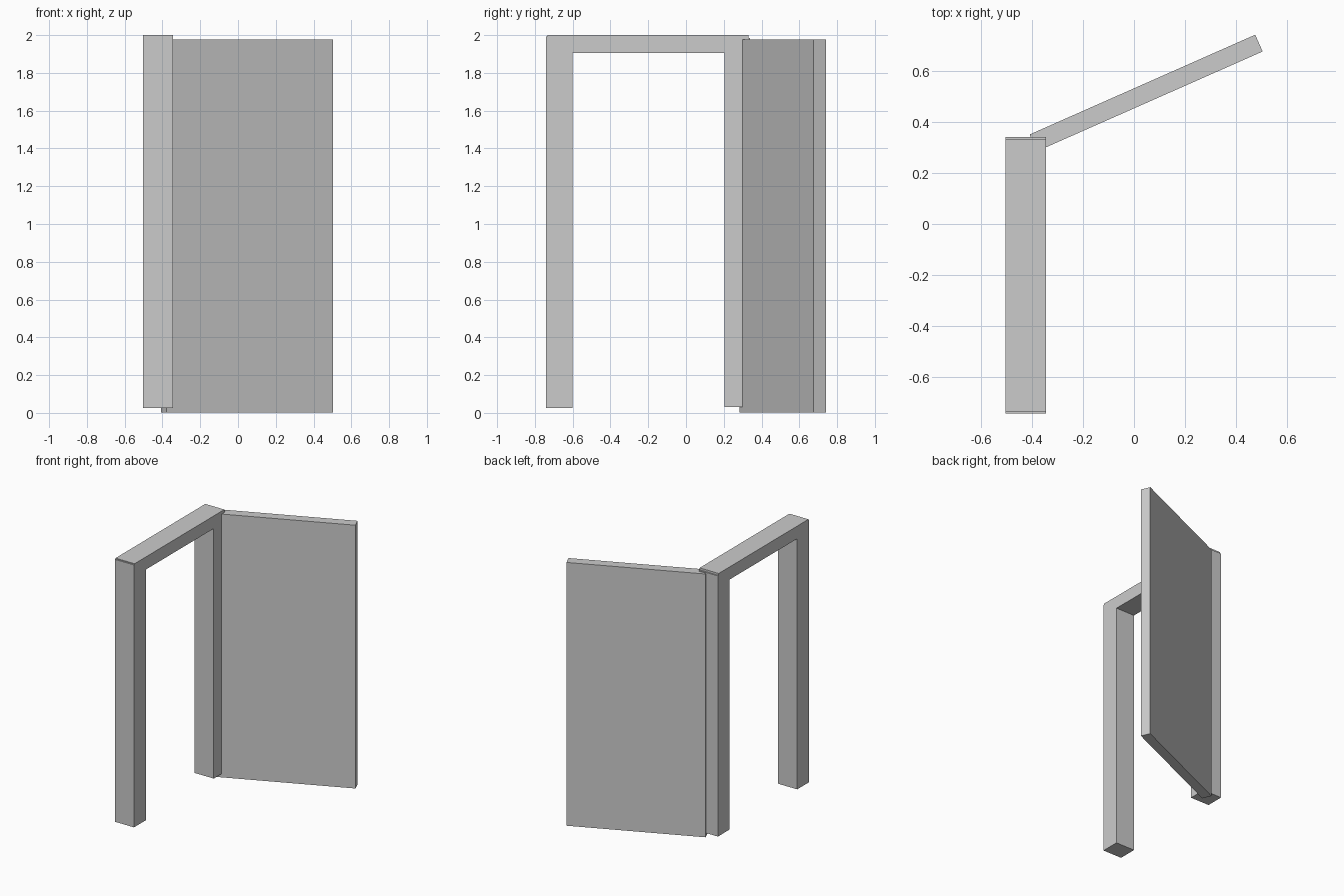
import bpy, bmesh
from mathutils import Vector

if "Cube" in bpy.data.objects:
    bpy.data.objects.remove(bpy.data.objects["Cube"])


def extrude_profile(name, points, offset):
    """Fill a closed planar outline and extrude it along offset."""
    bm = bmesh.new()
    face = bm.faces.new([bm.verts.new(p) for p in points])
    res = bmesh.ops.extrude_face_region(bm, geom=[face], use_keep_orig=True)
    verts = [g for g in res["geom"] if isinstance(g, bmesh.types.BMVert)]
    bmesh.ops.translate(bm, verts=verts, vec=offset)
    bmesh.ops.recalc_face_normals(bm, faces=bm.faces)
    mesh = bpy.data.meshes.new(name)
    bm.to_mesh(mesh)
    bm.free()
    obj = bpy.data.objects.new(name, mesh)
    bpy.context.collection.objects.link(obj)
    return obj


# Door frame: two posts and a lintel, as a (y, z) outline with small end steps
outline = [(-0.74, 0.025), (-0.74, 1.993), (-0.733, 1.993), (-0.733, 2.0),
           (0.331, 2.0), (0.331, 1.985), (0.34, 1.985), (0.34, 0.03),
           (0.205, 0.03), (0.205, 1.905), (-0.60, 1.905), (-0.60, 0.025)]
extrude_profile("door_frame", [(-0.503, y, z) for y, z in outline],
                Vector((0.158, 0, 0)))

# Door panel: swung open, rectangular plan extruded upwards
hinge = Vector((-0.408, 0.350, 0.003))
length = Vector((0.882, 0.390, 0))
thickness = Vector((0.029, -0.0656, 0))
extrude_profile("door_panel",
                [hinge, hinge + length, hinge + length + thickness, hinge + thickness],
                Vector((0, 0, 1.975)))
